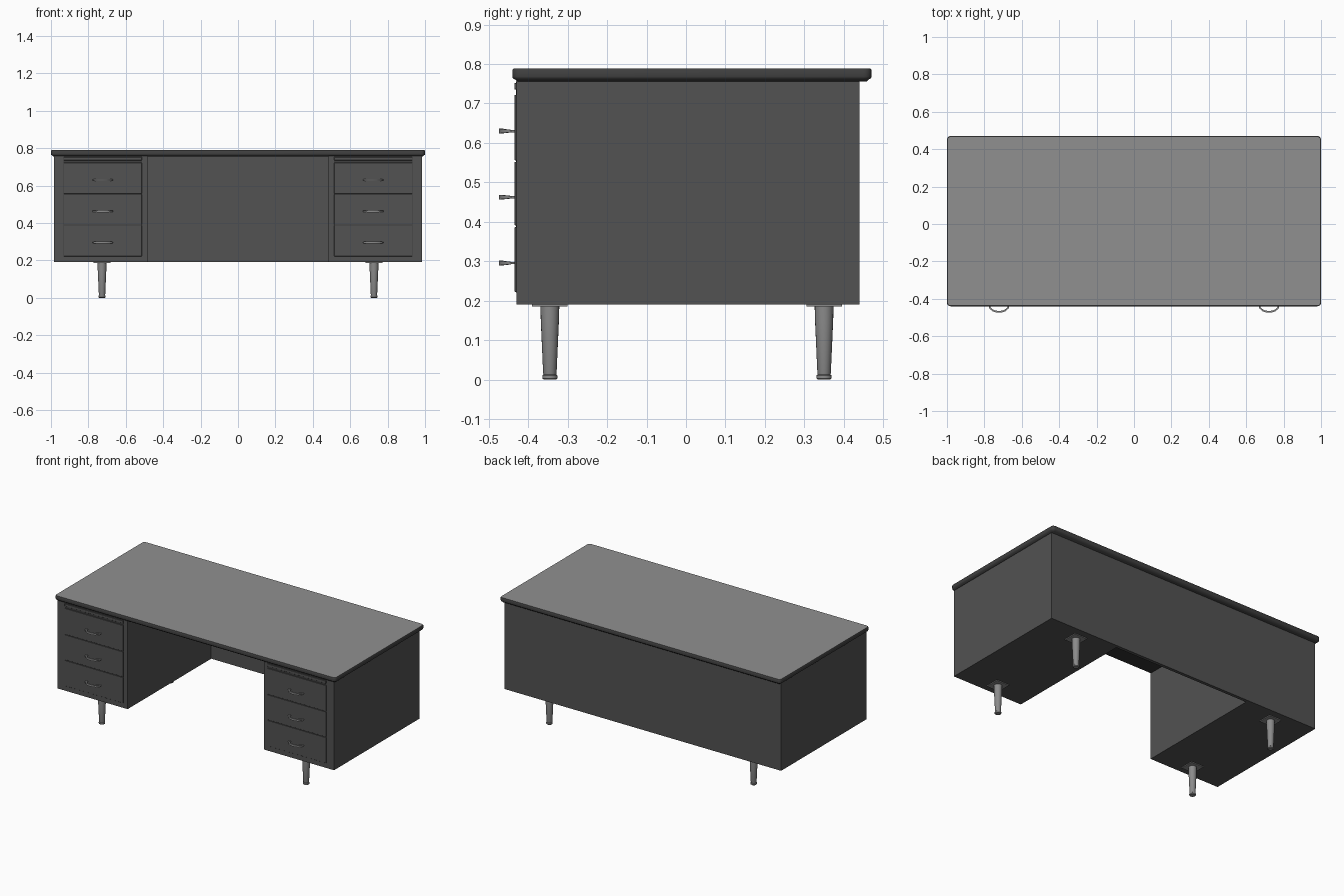
import bpy, bmesh, math

if "Cube" in bpy.data.objects:
    bpy.data.objects.remove(bpy.data.objects["Cube"])


def mat(name, v):
    m = bpy.data.materials.new(name)
    m.diffuse_color = (v, v, v, 1)
    m.use_nodes = True
    m.node_tree.nodes["Principled BSDF"].inputs["Base Color"].default_value = m.diffuse_color
    return m


BODY = mat("dark grey enamel", 0.085)
EDGE = mat("black edge trim", 0.05)
TOP = mat("grey laminate", 0.28)
METAL = mat("brushed metal", 0.26)


def finish(name, bm, *mats):
    bmesh.ops.recalc_face_normals(bm, faces=bm.faces)
    me = bpy.data.meshes.new(name)
    bm.to_mesh(me)
    bm.free()
    ob = bpy.data.objects.new(name, me)
    bpy.context.collection.objects.link(ob)
    for m in mats:
        me.materials.append(m)
    return ob


def smooth(ob, angle=35):
    bpy.ops.object.select_all(action='DESELECT')
    ob.select_set(True)
    bpy.context.view_layer.objects.active = ob
    bpy.ops.object.shade_smooth_by_angle(angle=math.radians(angle))


def box(name, x0, x1, y0, y1, z0, z1, m, bevel=0):
    bm = bmesh.new()
    bmesh.ops.create_cube(bm, size=1)
    for v in bm.verts:
        v.co = (x1 if v.co.x > 0 else x0, y1 if v.co.y > 0 else y0, z1 if v.co.z > 0 else z0)
    if bevel:
        bmesh.ops.bevel(bm, geom=bm.edges[:], offset=bevel, segments=1, affect='EDGES')
    return finish(name, bm, m)


def loft(bm, rings):
    # skin a list of closed rings and cap both ends
    vs = [[bm.verts.new(p) for p in r] for r in rings]
    n = len(vs[0])
    for a, b in zip(vs, vs[1:]):
        for i in range(n):
            bm.faces.new((a[i], a[(i + 1) % n], b[(i + 1) % n], b[i]))
    bm.faces.new(vs[0][::-1])
    bm.faces.new(vs[-1])


def rounded_rect(x, y0, y1, inset, r, z, seg=5):
    pts = []
    x, y0, y1, r = x - inset, y0 + inset, y1 - inset, max(r - inset, 0.003)
    for k, (cx, cy) in enumerate([(x - r, y1 - r), (r - x, y1 - r), (r - x, y0 + r), (x - r, y0 + r)]):
        for i in range(seg + 1):
            a = math.pi / 2 * (k + i / seg)
            pts.append((cx + r * math.cos(a), cy + r * math.sin(a), z))
    return pts


# Desktop: light surface, dark rim with an undercut lower edge
bm = bmesh.new()
profile = [(0.012, 0.756), (0.008, 0.760), (0.001, 0.764), (0.0, 0.768), (0.0, 0.785), (0.003, 0.789)]
loft(bm, [rounded_rect(1.0, -0.44, 0.47, i, 0.02, z) for i, z in profile])
bm.normal_update()
for f in bm.faces:
    c = f.calc_center_median()
    f.material_index = 1 if c.z > 0.788 else 0
smooth(finish("desktop", bm, EDGE, TOP), 50)

# Modesty panel closing the back of the knee space
box("back_panel", -0.49, 0.49, 0.42, 0.44, 0.19, 0.757, BODY)


def handle(name, cx, z):
    # bowed flat bar that returns to the drawer front
    path = [(-0.050, -0.430, 0.003), (-0.055, -0.444, 0.003), (-0.050, -0.453, 0.004),
            (-0.034, -0.467, 0.005), (-0.018, -0.472, 0.006), (0, -0.474, 0.006)]
    path += [(-x, y, h) for x, y, h in path[-2::-1]]
    rings = []
    for i, (x, y, h) in enumerate(path):
        a, b = path[max(i - 1, 0)], path[min(i + 1, len(path) - 1)]
        dx, dy = b[0] - a[0], b[1] - a[1]
        d = math.hypot(dx, dy)
        nx, ny = -dy / d * 0.009, dx / d * 0.009
        rings.append([(cx + x, y, z - h), (cx + x, y, z + h),
                      (cx + x + nx, y + ny, z + h), (cx + x + nx, y + ny, z - h)])
    bm = bmesh.new()
    loft(bm, rings)
    smooth(finish(name, bm, METAL))


def leg(name, x, y):
    # square plate, tapered round leg and foot glide
    box(name + "_plate", x - 0.045, x + 0.045, y - 0.045, y + 0.045, 0.185, 0.191, METAL)
    bm = bmesh.new()
    prof = [(0.0, 0.015), (0.003, 0.019), (0.011, 0.019), (0.013, 0.016), (0.016, 0.017),
            (0.150, 0.023), (0.187, 0.024)]
    loft(bm, [[(x + r * math.cos(t * math.tau / 20), y + r * math.sin(t * math.tau / 20), z)
               for t in range(20)] for z, r in prof])
    smooth(finish(name, bm, METAL))


# Two pedestals with drawers, writing slide, handles and legs
for side, s in (("left", -1), ("right", 1)):
    def span(a, b):
        return sorted((s * a, s * b))
    box(side + "_pedestal", *span(0.485, 0.985), -0.43, 0.44, 0.19, 0.757, BODY)
    fx = span(0.514, 0.93)
    # dark reveal behind the drawer gaps
    box(side + "_drawer_reveal", fx[0] - 0.002, fx[1] + 0.002, -0.4306, -0.42, 0.221, 0.755, EDGE)
    box(side + "_writing_slide", *fx, -0.435, -0.40, 0.735, 0.752, BODY, 0.001)
    for i, (z0, z1) in enumerate([(0.222, 0.387), (0.391, 0.552), (0.556, 0.722)]):
        box(f"{side}_drawer_{i + 1}", *fx, -0.434, -0.41, z0, z1, BODY, 0.001)
        handle(f"{side}_handle_{i + 1}", s * 0.722, (z0 + z1) / 2 - 0.009)
    leg(side + "_front_leg", s * 0.727, -0.345)
    leg(side + "_back_leg", s * 0.727, 0.35)
